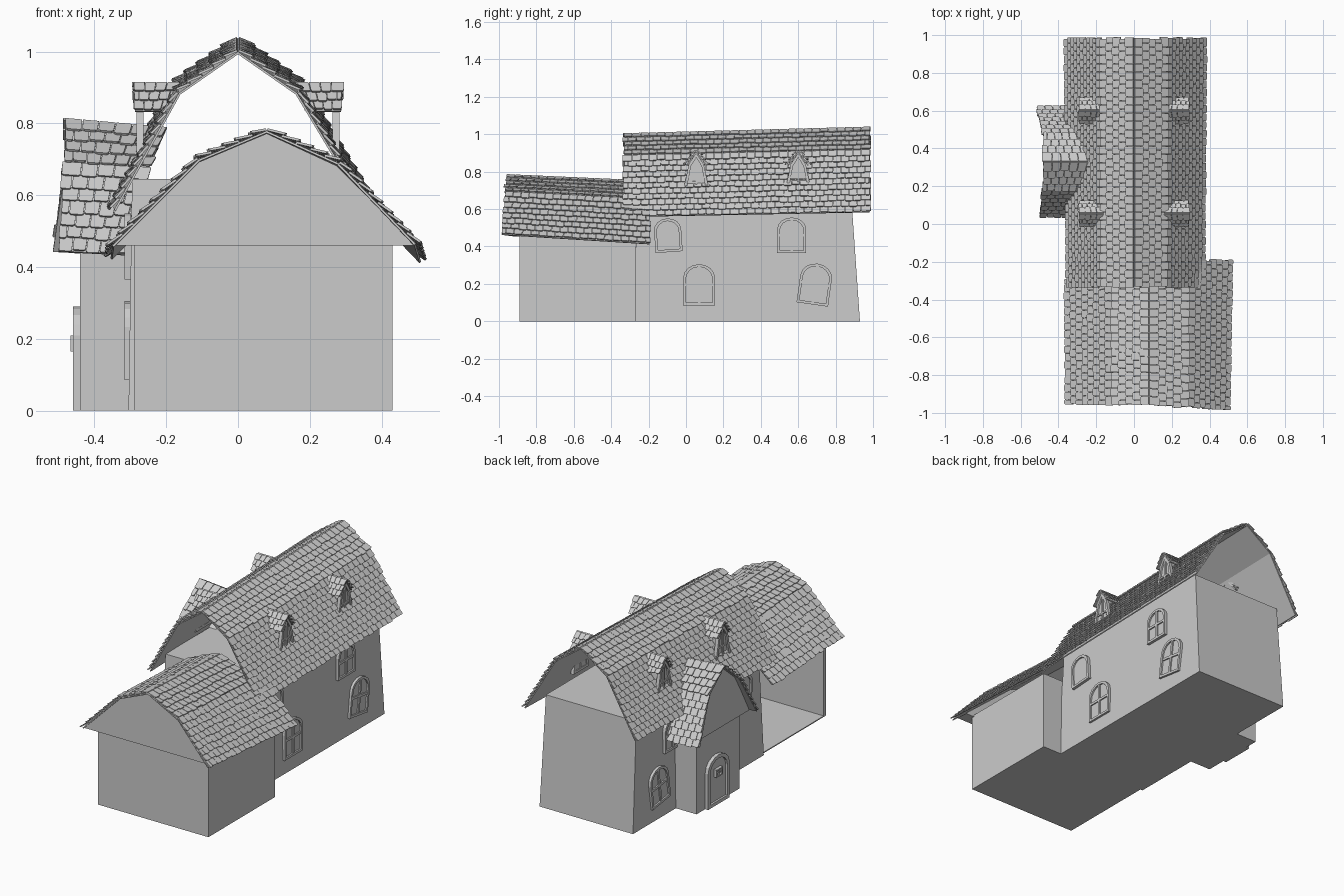
import bpy, bmesh, math, random
from mathutils import Vector

if "Cube" in bpy.data.objects:
    bpy.data.objects.remove(bpy.data.objects["Cube"])

random.seed(4)
mat = bpy.data.materials.new("plain_grey")
mat.diffuse_color = (0.6, 0.6, 0.6, 1)
mat.use_nodes = True
mat.node_tree.nodes["Principled BSDF"].inputs["Base Color"].default_value = mat.diffuse_color


def finish(name, bm):
    bmesh.ops.recalc_face_normals(bm, faces=bm.faces)
    me = bpy.data.meshes.new(name)
    bm.to_mesh(me)
    bm.free()
    me.materials.append(mat)
    bpy.context.collection.objects.link(bpy.data.objects.new(name, me))


def add_prism(bm, pts, d0, d1, M):
    a = [bm.verts.new(M(u, v, d0)) for u, v in pts]
    b = [bm.verts.new(M(u, v, d1)) for u, v in pts]
    n = len(pts)
    bm.faces.new(a)
    bm.faces.new(b)
    for i in range(n):
        bm.faces.new((a[i], a[(i + 1) % n], b[(i + 1) % n], b[i]))


def add_ring(bm, outer, inner, d0, d1, M):
    loops = [[bm.verts.new(M(u, v, d)) for u, v in p]
             for p, d in ((outer, d0), (outer, d1), (inner, d1), (inner, d0))]
    n = len(outer)
    for k in range(4):
        p, q = loops[k], loops[(k + 1) % 4]
        for i in range(n):
            j = (i + 1) % n
            bm.faces.new((p[i], p[j], q[j], q[i]))


def rect(u0, u1, v0, v1):
    return [(u0, v0), (u1, v0), (u1, v1), (u0, v1)]


def prism(name, pts, d0, d1, M):
    bm = bmesh.new()
    add_prism(bm, pts, d0, d1, M)
    finish(name, bm)


def box(name, x0, x1, y0, y1, z0, z1):
    prism(name, rect(x0, x1, y0, y1), z0, z1, lambda u, v, w: Vector((u, v, w)))


def arch(w, h, rise, inset=0.0, n=8):
    # arched outline, bottom centre at the origin
    a, r = w / 2 - inset, rise - inset * 0.5
    pts = [(-a, inset), (a, inset)]
    for i in range(n + 1):
        t = math.pi * i / n
        pts.append((a * math.cos(t), h - rise + r * math.sin(t) - inset * 0.5))
    return pts


def roof(name, A, B, C, D, rows, cols):
    # tiled roof plane: A-B upper edge, C-D lower edge
    A, B, C, D = map(Vector, (A, B, C, D))
    n = (B - A).cross(C - A).normalized()
    if n.z < 0:
        n = -n

    def P(s, t, h):
        return A.lerp(B, s).lerp(C.lerp(D, s), t) + n * h
    bm = bmesh.new()
    add_prism(bm, rect(0, 1, 0, 1), -0.006, 0.0, P)
    for r in range(rows):
        shift = 0.5 * (r % 2)
        for c in range(cols + (r % 2)):
            s0 = max(0, (c - shift) / cols)
            s1 = min(1, (c + 1 - shift) / cols)
            if s0 == 0:
                s0 -= random.uniform(0, 0.25) / cols
            if s1 == 1:
                s1 += random.uniform(0, 0.25) / cols
            g = 0.03 / cols
            t0 = r / rows
            t1 = (r + 1.05 + random.uniform(0, 0.2)) / rows
            q = [(s0 + g, t0, 0), (s1 - g, t0, 0), (s1 - g, t1 - .1 / rows, .009),
                 (s1 - 5 * g, t1, .01), (s0 + 5 * g, t1, .01), (s0 + g, t1 - .1 / rows, .009)]
            lo = [bm.verts.new(P(*p)) for p in q]
            hi = [bm.verts.new(P(s, t, h + 0.007)) for s, t, h in q]
            bm.faces.new(lo)
            bm.faces.new(hi)
            for i in range(6):
                j = (i + 1) % 6
                bm.faces.new((lo[i], lo[j], hi[j], hi[i]))
    finish(name, bm)


def window(name, s, y, z, w, h, tilt=0.0, cross=True):
    ct, st = math.cos(tilt), math.sin(tilt)

    def M(u, v, d):
        return Vector((s * (0.298 + d), y + u * ct + v * st, z - u * st + v * ct))
    bm = bmesh.new()
    rise = h * 0.33
    add_ring(bm, arch(w, h, rise), arch(w, h, rise, 0.014), 0, 0.018, M)
    add_prism(bm, arch(w, h, rise, 0.012), 0, 0.009, M)
    if cross:
        add_prism(bm, rect(-.007, .007, .01, h - .012), 0, 0.016, M)
        add_prism(bm, rect(-w / 2 + .012, w / 2 - .012, h * .5 - .007, h * .5 + .007), 0, 0.016, M)
    finish(name, bm)


# main house body, walls leaning slightly inwards
bm = bmesh.new()
add_prism(bm, rect(-1, 1, 0, 1), 0, 1, lambda u, v, w: Vector((
    u * (0.305 - 0.01 * w), (-0.29 + 0.035 * w) * (1 - v) + (0.93 - 0.045 * w) * v, 0.645 * w)))
finish("main_body", bm)

# main gambrel roof, rising towards the back
for s, side in ((1, "right"), (-1, "left")):
    e = 0.37 if s > 0 else 0.355
    roof(side + "_upper_roof", (0, -.33, 1.0), (0, .98, 1.035),
         (s * .165, -.33, .885), (s * .17, .98, .915), 5, 30)
    roof(side + "_lower_roof", (s * .165, -.33, .885), (s * .17, .98, .915),
         (s * (e - .01), -.33, .56), (s * e, .98, .585), 11, 30)

# side windows
for s, side in ((1, "right"), (-1, "left")):
    window(side + "_lower_window_front", s, .07, .085, .17, .22)
    window(side + "_lower_window_back", s, .675, .09, .17, .22, math.radians(8))
    window(side + "_upper_window_front", s, -.09, .37, .145, .18, math.radians(-4), False)
    window(side + "_upper_window_back", s, .565, .365, .155, .19)

# dormers
for s, side in ((1, "right"), (-1, "left")):
    for k, y in enumerate((.055, .6)):
        tag = side + "_dormer_" + str(k + 1)

        def M(u, v, d):
            return Vector((s * (.263 + d), y + u, v))
        outer = [(-.072, .69), (.072, .69), (.04, .84), (0, .9), (-.04, .84)]
        inner = [(-.052, .705), (.052, .705), (.028, .83), (0, .875), (-.028, .83)]
        bm = bmesh.new()
        add_ring(bm, outer, inner, 0, .02, M)
        add_prism(bm, inner, .004, .01, M)
        add_prism(bm, rect(-.005, .005, .7, .87), 0, .017, M)
        add_prism(bm, rect(-.045, .045, .765, .775), 0, .017, M)
        finish(tag + "_window", bm)
        for t in (1, -1):
            roof(tag + "_roof_" + str(t), (s * .165, y, .912), (s * .29, y, .912),
                 (s * .19, y + t * .055, .835), (s * .287, y + t * .055, .835), 3, 4)

# front extension: open on the left side
box("extension_floor", -.29, .43, -.89, -.27, 0, .006)
box("extension_front_wall", -.29, .43, -.89, -.87, 0, .47)
box("extension_right_wall", .41, .43, -.89, -.27, 0, .47)
box("extension_back_wall", .29, .43, -.29, -.27, 0, .47)
prism("extension_gable", [(-.345, .46), (.495, .46), (.275, .682), (.08, .772), (-.11, .692)],
      -.945, -.875, lambda u, v, w: Vector((u, w, v)))
R = ((.08, -.955, .78), (.08, -.28, .75))
BL = ((-.11, -.955, .70), (-.11, -.28, .67))
BR = ((.28, -.97, .69), (.28, -.28, .655))
roof("extension_left_upper_roof", *R, *BL, 5, 16)
roof("extension_right_upper_roof", *R, *BR, 5, 16)
roof("extension_left_lower_roof", *BL, (-.35, -.95, .46), (-.355, -.30, .425), 8, 16)
roof("extension_right_lower_roof", (.28, -.965, .69), (.285, -.195, .65),
     (.495, -.985, .465), (.51, -.195, .415), 8, 18)

# entrance porch on the left side
box("porch_body", -.44, -.25, .13, .53, 0, .5)
prism("porch_gable", [(.06, .44), (.6, .44), (.47, .682), (.33, .80), (.19, .682)],
      -.455, -.43, lambda u, v, w: Vector((w, u, v)))
RO, RI = (-.48, .33, .81), (-.2, .33, .785)
for t, side in ((-1, "front"), (1, "back")):
    bo, bi = (-.48, .33 + t * .14, .69), (-.25, .33 + t * .14, .675)
    xo = -.5 if t < 0 else -.515
    roof("porch_" + side + "_upper_roof", RO, RI, bo, bi, 4, 6)
    roof("porch_" + side + "_lower_roof", bo, bi,
         (xo, .33 + t * .28, .445), (-.31, .33 + t * .28, .435), 7, 5)


# arched door with a small barred opening
def door_map(u, v, d):
    return Vector((-.438 - d, .35 + u, v))


bm = bmesh.new()
add_ring(bm, arch(.2, .29, .08), arch(.2, .29, .08, .02), 0, .022, door_map)
add_prism(bm, arch(.2, .29, .08, .018), 0, .01, door_map)
finish("door", bm)
bm = bmesh.new()
add_ring(bm, rect(-.03, .03, .165, .21), rect(-.022, .022, .173, .202), .008, .028, door_map)
add_prism(bm, rect(-.004, .004, .17, .205), .008, .024, door_map)
add_prism(bm, rect(-.026, .026, .184, .191), .008, .024, door_map)
finish("door_grille", bm)
